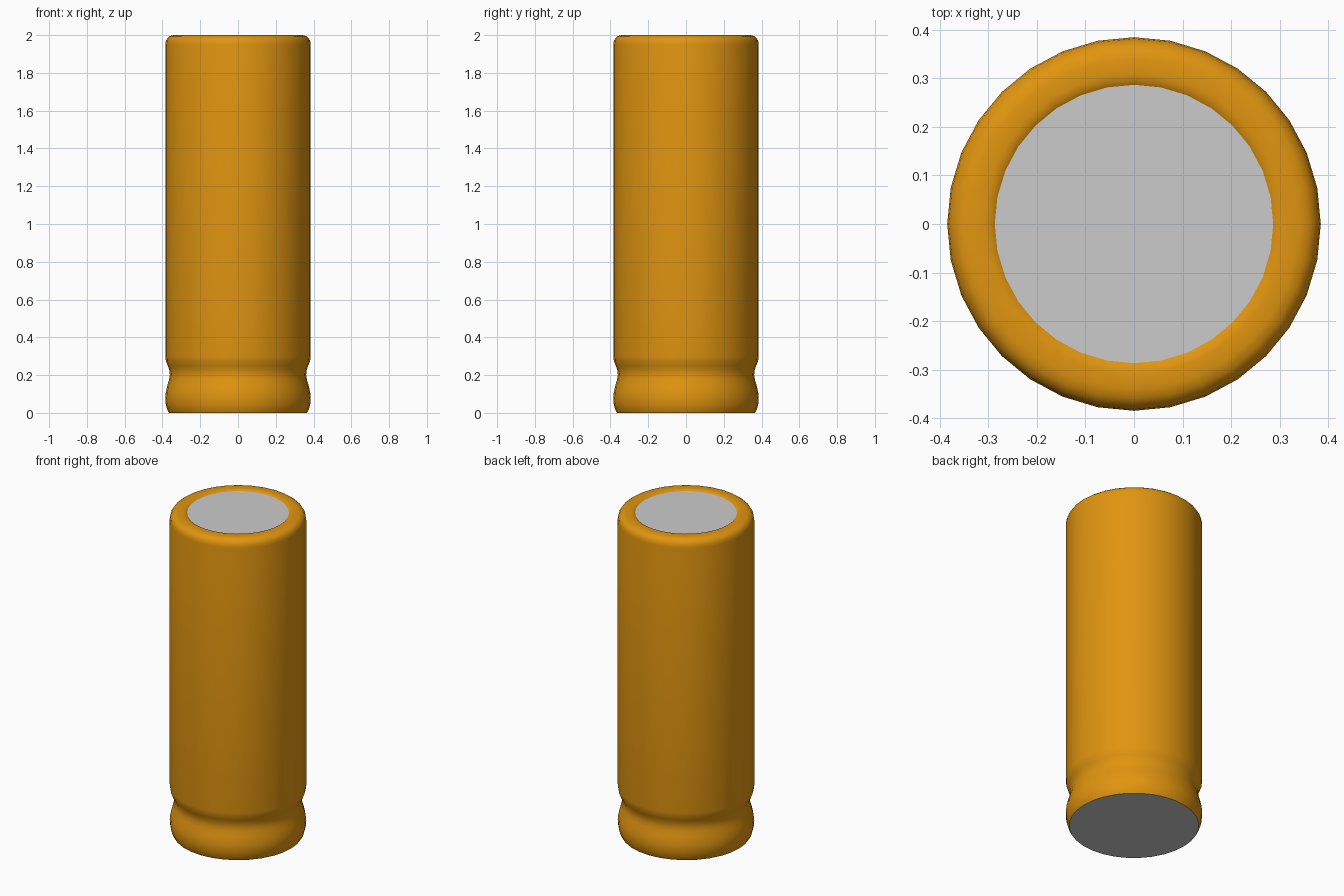
import bpy, bmesh
from math import sin, cos, tau

if "Cube" in bpy.data.objects:
    bpy.data.objects.remove(bpy.data.objects["Cube"])

SIDES = 32


def ring(bm, r, z):
    return [bm.verts.new((r * cos(tau * i / SIDES), r * sin(tau * i / SIDES), z))
            for i in range(SIDES)]


def finish(bm, name):
    mesh = bpy.data.meshes.new(name)
    bm.to_mesh(mesh)
    bm.free()
    obj = bpy.data.objects.new(name, mesh)
    bpy.context.collection.objects.link(obj)
    return obj


def lathe(name, profile):
    bm = bmesh.new()
    rings = [ring(bm, r, z) for r, z in profile]
    for a, b in zip(rings, rings[1:]):
        for i in range(SIDES):
            j = (i + 1) % SIDES
            bm.faces.new((a[i], a[j], b[j], b[i])).smooth = True
    return finish(bm, name)


def disc(name, r, z, up):
    bm = bmesh.new()
    verts = ring(bm, r, z)
    bm.faces.new(verts if up else verts[::-1])
    return finish(bm, name)


# Orange sleeve: foot bead, crimp groove, straight body, rounded top lip
sleeve = lathe("sleeve", [
    (0.366, 0.0), (0.376, 0.02), (0.383, 0.05), (0.385, 0.08), (0.382, 0.11),
    (0.374, 0.145), (0.365, 0.175), (0.361, 0.20), (0.363, 0.225),
    (0.372, 0.25), (0.382, 0.275), (0.385, 0.30),
    (0.385, 1.95), (0.382, 1.97), (0.373, 1.985), (0.36, 1.995),
    (0.34, 2.0), (0.31, 2.0), (0.296, 1.998), (0.287, 1.992)])
orange = bpy.data.materials.new("orange_wrap")
orange.diffuse_color = (0.75, 0.30, 0.005, 1)
orange.use_nodes = True
orange.node_tree.nodes["Principled BSDF"].inputs["Base Color"].default_value = orange.diffuse_color
sleeve.data.materials.append(orange)

# Grey end caps
disc("top_cap", 0.287, 1.992, True)
disc("bottom_cap", 0.366, 0.0, False)
